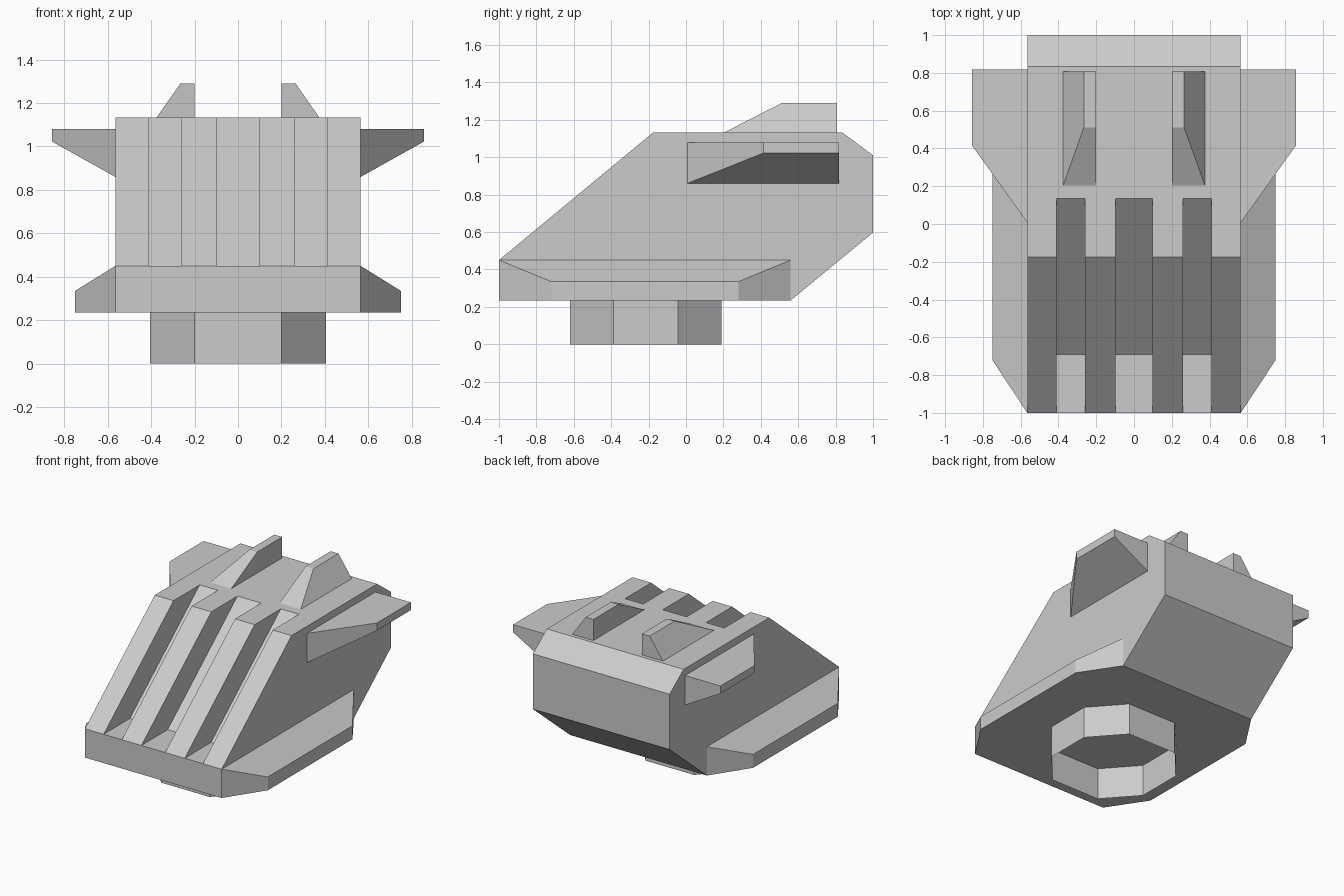
import bpy, bmesh

if "Cube" in bpy.data.objects:
    bpy.data.objects.remove(bpy.data.objects["Cube"])


def loft(name, a, b, caps=True, mirror=False):
    """Join two matching outlines with side faces, optionally mirrored over x."""
    bm = bmesh.new()
    va = [bm.verts.new(p) for p in a]
    vb = [bm.verts.new(p) for p in b]
    n = len(a)
    for i in range(n):
        j = (i + 1) % n
        bm.faces.new((va[i], va[j], vb[j], vb[i]))
    if caps:
        bm.faces.new(va)
        bm.faces.new(vb)
    bmesh.ops.recalc_face_normals(bm, faces=bm.faces)
    me = bpy.data.meshes.new(name)
    bm.to_mesh(me)
    bm.free()
    ob = bpy.data.objects.new(name, me)
    bpy.context.collection.objects.link(ob)
    if mirror:
        ob.modifiers.new("mirror", 'MIRROR')
    return ob


def prism(name, profile, x0, x1):
    """Extrude a (y, z) profile along x."""
    return loft(name, [(x0, y, z) for y, z in profile],
                [(x1, y, z) for y, z in profile])


def rect_yz(x, y0, y1, z0, z1):
    return [(x, y0, z0), (x, y1, z0), (x, y1, z1), (x, y0, z1)]


def rect_xy(z, x0, x1, y0, y1):
    return [(x0, y0, z), (x1, y0, z), (x1, y1, z), (x0, y1, z)]


W = 0.565   # half width of the hull

# Wedge-shaped hull
hull = prism("hull", [(-1, 0.235), (-1, 0.45), (-0.175, 1.133), (0.835, 1.133),
                      (1, 1.01), (1, 0.597), (0.56, 0.235)], -W, W)

# Three grooves cut into the sloping front, leaving four ribs
groove = [(-1.2, 0.45), (-0.69, 0.45), (0.25, 1.2293), (0.25, 1.5), (-1.2, 1.5)]
for i, (x0, x1) in enumerate([(-0.41, -0.26), (-0.098, 0.098), (0.26, 0.41)]):
    cutter = prism(f"groove_cutter_{i + 1}", groove, x0, x1)
    cutter.hide_render = True
    cutter.hide_set(True)
    mod = hull.modifiers.new("groove", 'BOOLEAN')
    mod.operation = 'DIFFERENCE'
    mod.solver = 'EXACT'
    mod.object = cutter

# Low tapered skirts on both sides
loft("side_skirts", rect_yz(W, -1, 0.56, 0.235, 0.45),
     rect_yz(0.75, -0.72, 0.28, 0.235, 0.335), mirror=True)

# Swept side wings near the rear
loft("side_wings", rect_yz(W, 0.007, 0.817, 0.86, 1.08),
     rect_yz(0.857, 0.415, 0.817, 1.023, 1.08), mirror=True)

# Upright fins on the roof
loft("roof_fins", rect_xy(1.133, 0.2, 0.375, 0.205, 0.807),
     rect_xy(1.29, 0.2, 0.265, 0.512, 0.807), mirror=True)

# Open octagonal collar under the hull
octagon = [(sx * x, sy * y - 0.215) for sx, sy, pts in (
    (1, 1, ((0.405, 0.173), (0.2, 0.405))), (-1, 1, ((0.2, 0.405), (0.405, 0.173))),
    (-1, -1, ((0.405, 0.173), (0.2, 0.405))), (1, -1, ((0.2, 0.405), (0.405, 0.173))))
    for x, y in pts]
loft("base_collar", [(x, y, 0) for x, y in octagon],
     [(x, y, 0.235) for x, y in octagon], caps=False)
